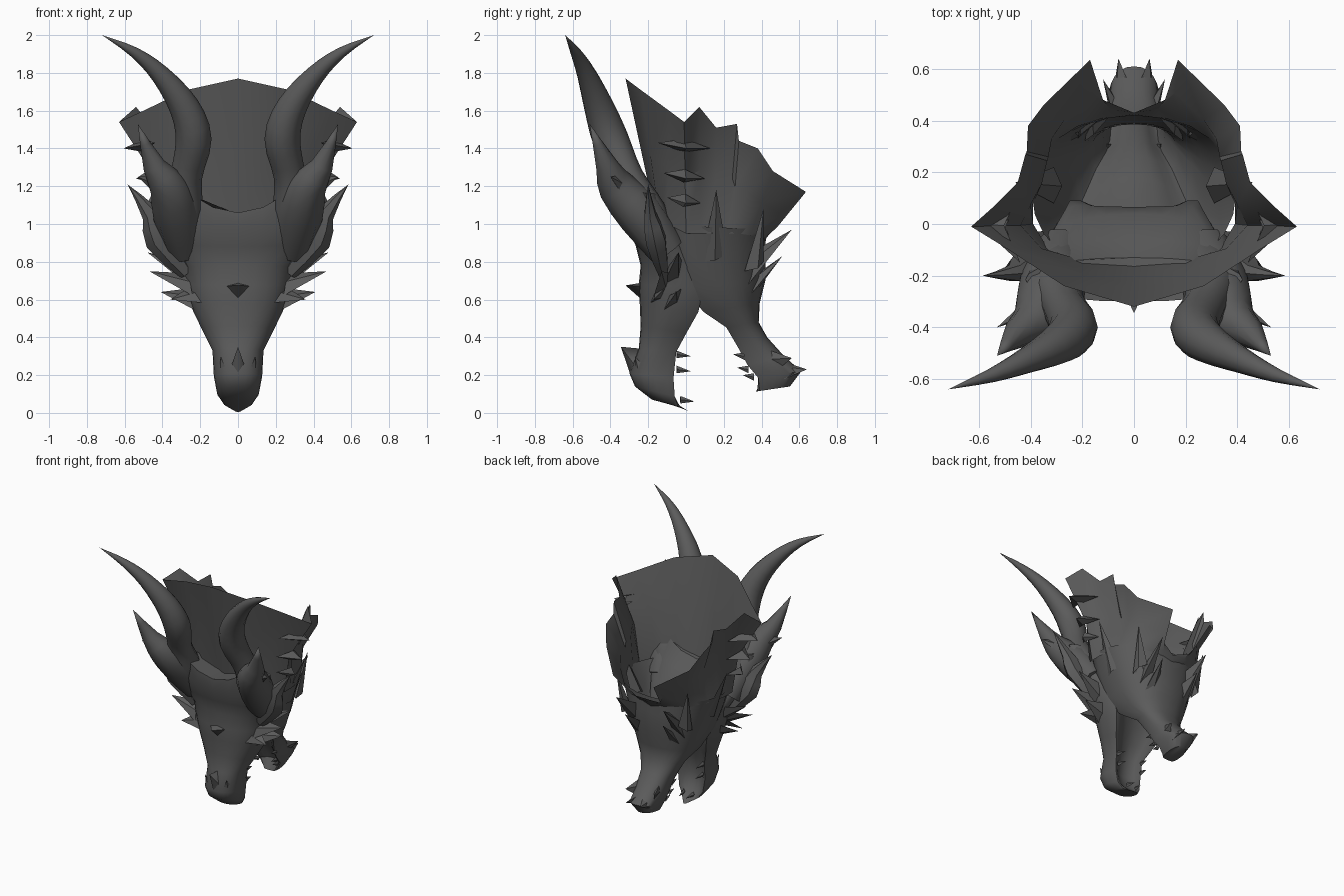
import bpy, bmesh, math
from mathutils import Vector as V

mat = bpy.data.materials.new("charcoal")
mat.diffuse_color = (0.105, 0.105, 0.105, 1)


def finish(name, verts, faces, mirror=True, angle=35):
    """Make a mesh object, mirrored across x, with sharp edges kept."""
    me = bpy.data.meshes.new(name)
    me.from_pydata([tuple(v) for v in verts], [], faces)
    bm = bmesh.new()
    bm.from_mesh(me)
    bmesh.ops.remove_doubles(bm, verts=bm.verts, dist=0.0005)
    bmesh.ops.recalc_face_normals(bm, faces=bm.faces)
    bm.to_mesh(me)
    bm.free()
    me.materials.append(mat)
    ob = bpy.data.objects.new(name, me)
    bpy.context.collection.objects.link(ob)
    if mirror:
        ob.modifiers.new("mirror", 'MIRROR').use_clip = True
    bpy.ops.object.select_all(action='DESELECT')
    ob.select_set(True)
    bpy.context.view_layer.objects.active = ob
    bpy.ops.object.shade_smooth_by_angle(angle=math.radians(angle))
    return ob


def grid_faces(rows, cols, wrap=False):
    f = []
    for r in range(rows - 1):
        for c in range(cols if wrap else cols - 1):
            d = (c + 1) % cols
            f.append((r * cols + c, r * cols + d, (r + 1) * cols + d, (r + 1) * cols + c))
    return f


def loft(name, rings, n=12, cap_last=False):
    """Rings: outer y, outer z, inner y, inner z, half width, mouth hollow, side lift."""
    vs = []
    for yo, zo, yi, zi, w, d, lift in rings:
        for i in range(n + 1):
            t = math.pi * i / n
            c = math.cos(t)
            if c < 0:
                c = (1 - d) * c - d * math.sin(math.pi * -c)
            k = (1 - c) / 2
            x = w * max(0, math.sin(t)) ** 0.85
            vs.append((x, yo + (yi - yo) * k, zo + (zi - zo) * k + lift * min(1, (x / 0.26) ** 2)))
    m, fs = n + 1, grid_faces(len(rings), n + 1)
    fs.append(tuple(range(m)))
    if cap_last:
        fs.append(tuple(range(len(vs) - m, len(vs))))
    return finish(name, vs, fs, angle=45)


def sweep(name, pts, sides=8, steps=3, flat=1.0, angle=35):
    """Tapered tube through points (x, y, z, radius), smoothly interpolated."""
    P = [V(p) for p in pts]
    Q = []
    for i in range(len(P) - 1):
        a, b, c, d = P[max(i - 1, 0)], P[i], P[i + 1], P[min(i + 2, len(P) - 1)]
        for s in range(steps):
            t = s / steps
            Q.append(0.5 * (2 * b + (c - a) * t + (2 * a - 5 * b + 4 * c - d) * t * t
                            + (3 * b - a - 3 * c + d) * t ** 3))
    Q.append(P[-1])
    vs = []
    for i, q in enumerate(Q):
        tan = (Q[min(i + 1, len(Q) - 1)] - Q[max(i - 1, 0)]).xyz.normalized()
        u = V((0, 1, 0)).cross(tan).normalized()
        v = tan.cross(u)
        for s in range(sides):
            a = math.tau * s / sides
            vs.append(q.xyz + max(q.w, 0) * (u * math.cos(a) + v * math.sin(a) * flat))
    fs = grid_faces(len(Q), sides, True) + [tuple(range(sides))]
    return finish(name, vs, fs, angle=angle)


def blade(name, a, b, tip, thick=0.03, bulge=0.0):
    """Flat pyramid spike standing on the base line a-b."""
    a, b, tip = V(a), V(b), V(tip)
    mid = (a + b) / 2
    nrm = (b - a).cross(tip - mid).normalized() * thick
    mid.x += bulge
    vs = [a, mid + nrm, b, mid - nrm, tip]
    fs = [(0, 1, 4), (1, 2, 4), (2, 3, 4), (3, 0, 4)]
    return finish(name, vs, fs, angle=20)


# upper head: beak, snout, brow and a forehead flaring up into the horns
loft("upper_head", [
    (-0.03, 0.03, 0.02, 0.005, 0.02, 0, 0),
    (-0.18, 0.07, -0.01, 0.03, 0.075, 0.2, 0),
    (-0.27, 0.14, -0.03, 0.08, 0.112, 0.5, 0),
    (-0.30, 0.21, -0.04, 0.18, 0.128, 0.6, 0),
    (-0.25, 0.34, -0.03, 0.32, 0.135, 0.6, 0),
    (-0.24, 0.46, 0.03, 0.42, 0.19, 0.6, 0),
    (-0.245, 0.58, 0.10, 0.53, 0.245, 0.6, 0),
    (-0.25, 0.68, 0.14, 0.66, 0.28, 0.5, 0),
    (-0.24, 0.78, 0.12, 0.76, 0.30, 0.3, 0),
    (-0.265, 0.88, 0.04, 0.87, 0.36, 0, 0.01),
    (-0.30, 0.98, -0.06, 0.97, 0.41, 0, 0.04),
    (-0.30, 1.06, -0.13, 1.05, 0.42, 0, 0.11)], cap_last=True)

# lower jaw and throat, open at the neck
loft("lower_jaw", [
    (0.55, 0.14, 0.35, 0.11, 0.06, 0.2, 0),
    (0.61, 0.22, 0.35, 0.18, 0.10, 0.5, 0),
    (0.52, 0.30, 0.31, 0.25, 0.105, 0.7, 0),
    (0.43, 0.40, 0.27, 0.33, 0.12, 0.7, 0),
    (0.385, 0.48, 0.20, 0.45, 0.165, 0.7, 0),
    (0.39, 0.58, 0.07, 0.53, 0.225, 0.7, 0),
    (0.42, 0.70, -0.07, 0.66, 0.28, 0.6, 0),
    (0.42, 0.85, -0.15, 0.85, 0.34, 0.3, 0),
    (0.42, 0.97, -0.19, 1.0, 0.395, 0, 0)])

# neck frill: an open shell with a jagged rim
base = [(0, -.16, 1.03), (.2, -.14, 1.03), (.33, -.10, 1), (.39, 0, .95), (.39, .08, .95),
        (.38, .15, .95), (.36, .22, .95), (.355, .24, .95), (.33, .28, .95), (.28, .34, .94),
        (.2, .38, .93), (.1, .41, .92), (0, .42, .9)]
rim = [(0, -.32, 1.77), (.27, -.24, 1.71), (.5, -.09, 1.6), (.63, -.01, 1.54), (.54, .07, 1.62),
       (.45, .16, 1.51), (.42, .27, 1.53), (.415, .28, 1.44), (.41, .38, 1.4), (.35, .46, 1.28),
       (.17, .635, 1.17), (.12, .48, .98), (0, .43, .95)]
middle = [((a[0] + b[0]) * 0.43, (a[1] + b[1]) / 2, (a[2] + b[2]) / 2) for a, b in zip(base, rim)]
finish("neck_frill", base + middle + rim, grid_faces(3, len(base)))

# main horns and the smaller horns beside them
sweep("horn", [(.27, -.13, .90, .09), (.295, -.22, 1.06, .115), (.275, -.31, 1.25, .085),
               (.235, -.40, 1.45, .095), (.285, -.46, 1.62, .08), (.41, -.525, 1.79, .052),
               (.55, -.585, 1.91, .028), (.72, -.64, 2.0, 0)], sides=12, angle=50)
sweep("side_horn", [(.28, -.10, .86, .10), (.325, -.24, 1.05, .125), (.37, -.37, 1.2, .10),
                    (.445, -.42, 1.31, .06), (.53, -.51, 1.53, 0)], sides=10, steps=2, angle=50)
sweep("ear_fin", [(.27, -.12, .74, .04), (.41, -.16, .92, .085), (.46, -.19, 1.05, .05),
                  (.585, -.2, 1.21, 0)], sides=6, steps=2, flat=0.7, angle=40)
blade("side_horn_barb", (.38, -.3, 1.1), (.39, -.33, 1.26), (.53, -.40, 1.25), .04)

# sideways spikes wrapped around the frill corner
for tip, root, z, h in ((.605, .44, 1.40, .15), (.54, .405, 1.24, .12), (.48, .39, 1.11, .10)):
    blade("frill_spike", (root, -h, z + .03), (root, h - .02, z), (tip, 0, z), .035, .06)

# cheek, brow and jaw spikes
for name, a, b, tip, th in (
        ("cheek_spike", (.27, -.12, .68), (.28, -.02, .80), (.48, -.04, .85), .04),
        ("cheek_spike", (.22, -.12, .54), (.25, -.02, .66), (.41, -.05, .64), .03),
        ("cheek_spike", (.24, -.17, .62), (.28, -.08, .74), (.47, -.13, .75), .025),
        ("brow_spike", (.16, -.19, .58), (.25, -.10, .67), (.36, -.17, .60), .025),
        ("throat_spike", (.31, .08, .80), (.31, .22, .84), (.46, .16, 1.18), .035),
        ("throat_spike", (.27, .31, .75), (.22, .41, .80), (.30, .41, 1.08), .04),
        ("jaw_spike", (.22, .33, .68), (.14, .40, .88), (.20, .56, .97), .04),
        ("jaw_spike", (.19, .32, .60), (.10, .41, .76), (.16, .51, .83), .03),
        ("jaw_barb", (.08, .42, .34), (.08, .50, .24), (.12, .56, .29), .02),
        ("chin_spike", (.01, .52, .27), (.08, .52, .18), (.06, .64, .23), .03)):
    blade(name, a, b, tip, th)

# forehead crest, nose horn and nostril ridges
finish("forehead_crest", [(0, -.235, .60), (.08, -.22, .67), (0, -.23, .69), (0, -.32, .675)],
       [(0, 1, 3), (1, 2, 3)], angle=20)
finish("nose_horn", [(0, -.29, .19), (.035, -.27, .25), (0, -.24, .34), (0, -.345, .35)],
       [(0, 1, 3), (1, 2, 3)], angle=20)
blade("nostril_ridge", (.05, -.27, .19), (.11, -.2, .22), (.09, -.27, .30), .02)

# teeth along both jaws
for x, y, z in ((.04, -.03, .07), (.105, -.05, .23), (.11, -.05, .31)):
    blade("upper_tooth", (x, y, z - .02), (x, y, z + .02), (x - .01, y + .075, z - .01), .012)
for x, y, z in ((.08, .36, .19), (.09, .33, .23), (.10, .31, .30)):
    blade("lower_tooth", (x, y, z - .02), (x, y, z + .02), (x, y - .06, z + .01), .012)
